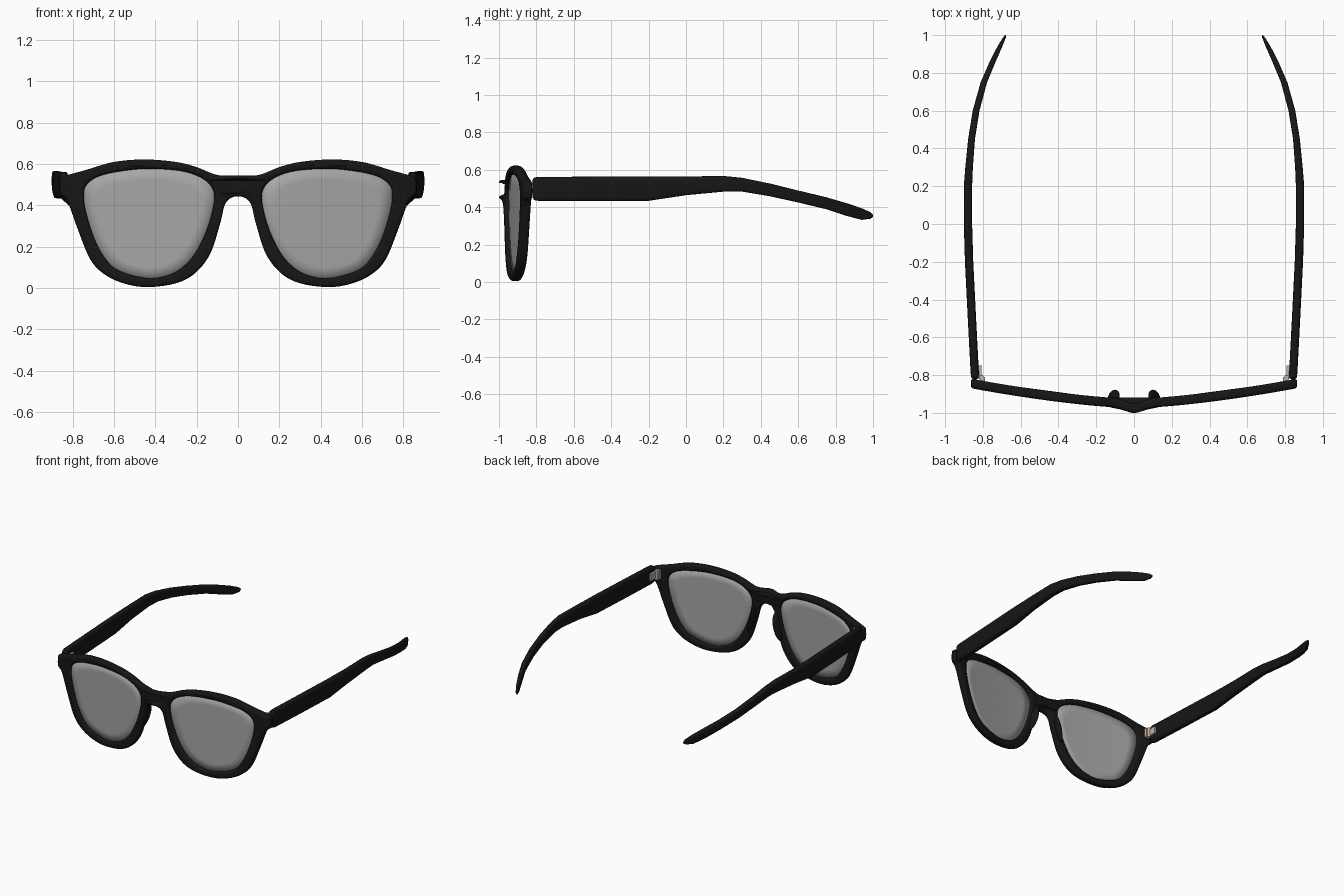
import bpy, bmesh, math
from mathutils import Vector, Matrix

if "Cube" in bpy.data.objects:
    bpy.data.objects.remove(bpy.data.objects["Cube"])


def material(name, rgba):
    m = bpy.data.materials.new(name)
    m.diffuse_color = rgba
    m.use_nodes = True
    m.node_tree.nodes["Principled BSDF"].inputs["Base Color"].default_value = m.diffuse_color
    return m


BLACK = material("black_plastic", (0.008, 0.008, 0.008, 1))
GLASS = material("grey_glass", (0.38, 0.38, 0.38, 0.6))
METAL = material("hinge_metal", (0.55, 0.45, 0.38, 1))


def finish(name, bm, mat, angle=40):
    bmesh.ops.recalc_face_normals(bm, faces=bm.faces[:])
    me = bpy.data.meshes.new(name)
    bm.to_mesh(me)
    bm.free()
    ob = bpy.data.objects.new(name, me)
    bpy.context.collection.objects.link(ob)
    me.materials.clear()
    me.materials.append(mat)
    bpy.ops.object.select_all(action='DESELECT')
    ob.select_set(True)
    bpy.context.view_layer.objects.active = ob
    bpy.ops.object.shade_smooth_by_angle(angle=math.radians(angle))
    return ob


def smooth_loop(pts, n=6, closed=True):
    """Catmull-Rom through the points (any dimension)."""
    pts = [Vector(p) for p in pts]
    k = len(pts)
    at = (lambda i: pts[i % k]) if closed else (lambda i: pts[min(max(i, 0), k - 1)])
    out = []
    for i in range(k if closed else k - 1):
        a, b, c, d = at(i - 1), at(i), at(i + 1), at(i + 2)
        for j in range(n):
            t = j / n
            out.append(0.5 * (2 * b + (c - a) * t + (2 * a - 5 * b + 4 * c - d) * t * t
                              + (3 * b - a - 3 * c + d) * t ** 3))
    return out


def face_y(x):
    """Wrap of the front around the face."""
    return -0.95 + 0.105 * (abs(x) / 0.86) ** 1.5


# Front frame: right half outline from top centre to bottom centre, and lens opening
half = [(0, .545), (.1, .547), (.2, .585), (.3, .61), (.45, .622), (.6, .61), (.74, .57),
        (.845, .54), (.862, .52), (.86, .455), (.825, .42), (.775, .285), (.715, .14),
        (.645, .066), (.55, .022), (.44, .005), (.305, .022), (.21, .07), (.135, .165),
        (.087, .31), (.063, .405), (.03, .438), (0, .442)]
outline = smooth_loop(half + [(-x, z) for x, z in half[-2:0:-1]])
hole = smooth_loop([(.745, .43), (.735, .495), (.67, .542), (.547, .568), (.426, .577),
                    (.28, .567), (.184, .537), (.128, .489), (.116, .42), (.15, .286),
                    (.21, .165), (.28, .092), (.353, .058), (.436, .048), (.547, .073),
                    (.62, .116), (.683, .213), (.726, .334)], 5)

cu = bpy.data.curves.new("frame_profile", 'CURVE')
cu.dimensions = '2D'
cu.fill_mode = 'BOTH'
cu.extrude, cu.bevel_depth, cu.bevel_resolution, cu.offset = 0.01, 0.015, 3, -0.015
for loop in (outline, hole, [Vector((-p.x, p.y)) for p in hole]):
    sp = cu.splines.new('POLY')
    sp.points.add(len(loop) - 1)
    for q, p in zip(sp.points, loop):
        q.co = (p.x, p.y, 0, 1)
    sp.use_cyclic_u = True
tmp = bpy.data.objects.new("frame_profile", cu)
bpy.context.collection.objects.link(tmp)
me = bpy.data.meshes.new_from_object(tmp.evaluated_get(bpy.context.evaluated_depsgraph_get()))
bpy.data.objects.remove(tmp)
bm = bmesh.new()
bm.from_mesh(me)
bmesh.ops.remove_doubles(bm, verts=bm.verts[:], dist=0.0002)
for v in bm.verts:
    x, z, d = v.co
    bump = 0.026 * math.exp(-(x / 0.06) ** 2)      # bridge bows forward
    v.co = (x, face_y(x) - bump - d, z)
finish("front_frame", bm, BLACK, 50)

# Temple arm stations: y, x centre, z centre, half width, half height
stations = [(-.822, .842, .498, .012, .045), (-.812, .842, .498, .020, .060),
            (-.79, .843, .498, .022, .064), (-.5, .858, .498, .022, .065),
            (-.2, .873, .499, .022, .065), (0, .879, .514, .022, .050),
            (.2, .879, .525, .022, .042), (.3, .873, .520, .020, .037),
            (.45, .860, .492, .018, .034), (.6, .836, .457, .018, .032),
            (.75, .795, .421, .017, .032), (.86, .748, .387, .016, .034),
            (.94, .710, .363, .013, .031), (.985, .687, .356, .008, .018),
            (1.0, .680, .354, .003, .006)]


def temple(side):
    bm = bmesh.new()
    rings = []
    for y, xc, zc, w, h in stations:
        ring = []
        for i in range(20):
            a = math.tau * i / 20
            c, s = math.cos(a), math.sin(a)
            ring.append(bm.verts.new((side * (xc + w * math.copysign(abs(c) ** .5, c)), y,
                                      zc + h * math.copysign(abs(s) ** .4, s))))
        rings.append(ring)
    for r, q in zip(rings, rings[1:]):
        for i in range(20):
            j = (i + 1) % 20
            bm.faces.new((r[i], r[j], q[j], q[i]))
    bm.faces.new(rings[0])
    bm.faces.new(rings[-1])
    return bm


def lens(side):
    bm = bmesh.new()
    cx, cz = .436, .31

    def vert(p, k):
        x, z = cx + (p.x - cx) * k, cz + (p.y - cz) * k
        return bm.verts.new((side * x, face_y(x), z))
    rings = [[vert(p, k) for p in hole] for k in (1.03, .8, .55, .3)]
    mid = vert(Vector((cx, cz)), 1)
    n = len(hole)
    for i in range(n):
        j = (i + 1) % n
        for r, q in zip(rings, rings[1:]):
            bm.faces.new((r[i], r[j], q[j], q[i]))
        bm.faces.new((rings[-1][i], rings[-1][j], mid))
    return bm


for side, tag in ((1, "right"), (-1, "left")):
    finish("temple_arm_" + tag, temple(side), BLACK, 45)

    ob = finish("lens_" + tag, lens(side), GLASS)
    mod = ob.modifiers.new("thickness", 'SOLIDIFY')
    mod.thickness, mod.offset = 0.008, 0

    # Nose pad following the inner rim
    bm = bmesh.new()
    bmesh.ops.create_uvsphere(bm, u_segments=20, v_segments=12, radius=1,
                              matrix=Matrix.Translation((side * .108, -.918, .32))
                              @ Matrix.Rotation(side * -.26, 4, 'Y')
                              @ Matrix.Rotation(side * .25, 4, 'Z')
                              @ Matrix.Diagonal((.017, .042, .10, 1)))
    finish("nose_pad_" + tag, bm, BLACK)

    # Hinge: two leaves and a barrel
    bm = bmesh.new()
    for dx, y, z, sx, sy, sz in ((.815, -.785, .5, .014, .07, .05), (.803, -.826, .5, .03, .03, .066)):
        bmesh.ops.create_cube(bm, size=1, matrix=Matrix.Translation((side * dx, y, z))
                              @ Matrix.Diagonal((sx, sy, sz, 1)))
    bmesh.ops.create_cone(bm, cap_ends=True, segments=16, radius1=.012, radius2=.012, depth=.07,
                          matrix=Matrix.Translation((side * .808, -.81, .5)))
    finish("hinge_" + tag, bm, METAL, 30)
